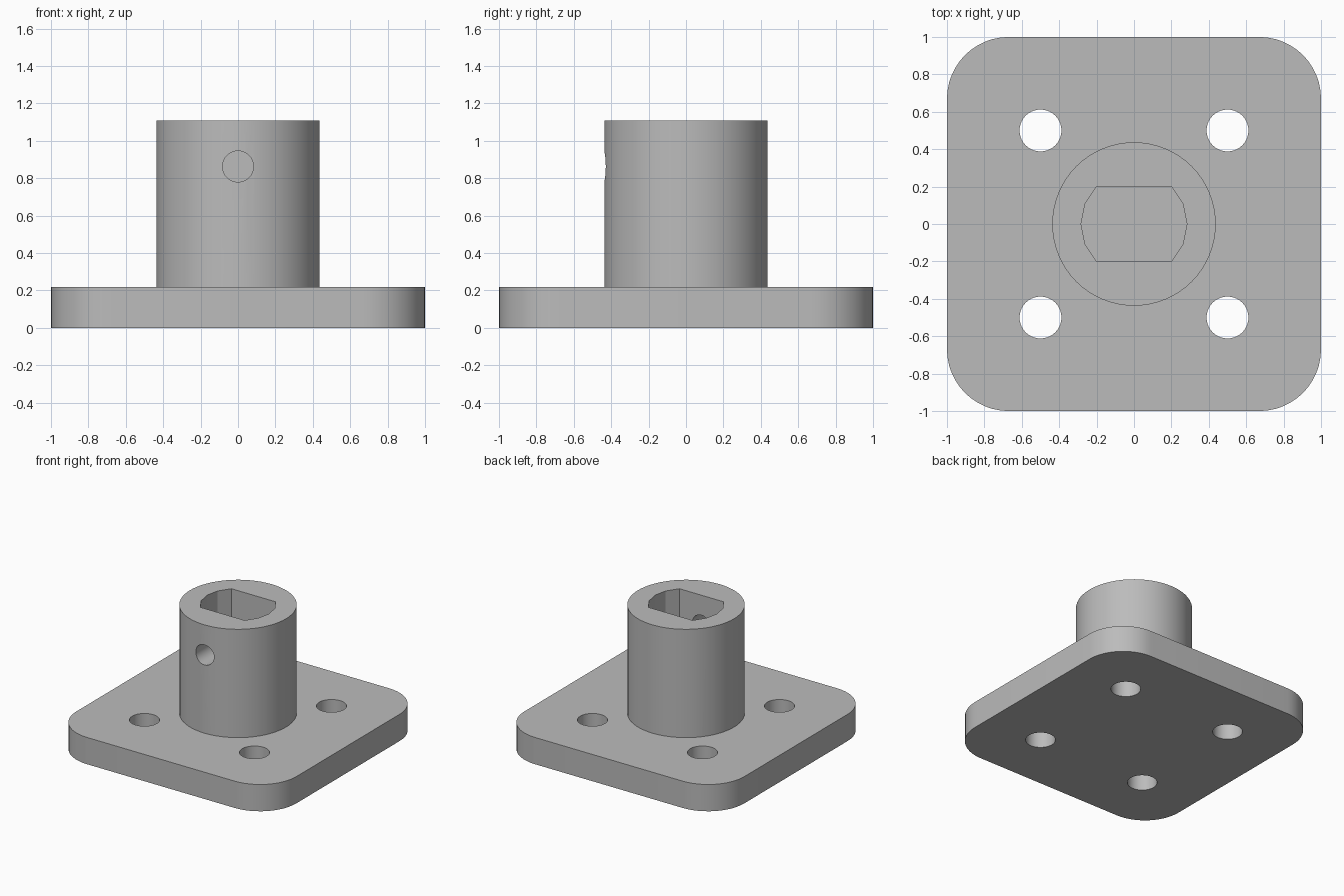
import bpy, bmesh
from math import pi, cos, sin, asin, radians
from mathutils import Matrix

default = bpy.data.objects.get("Cube")
if default:
    bpy.data.objects.remove(default, do_unlink=True)

PLATE_TOP, HUB_TOP = 0.22, 1.11

grey = bpy.data.materials.new("plain grey")
grey.use_nodes = True
colour = (0.5, 0.5, 0.5, 1)
grey.diffuse_color = colour
grey.node_tree.nodes["Principled BSDF"].inputs["Base Color"].default_value = colour


def arc(cx, cy, r, start, end, steps):
    angles = [start + (end - start) * i / steps for i in range(steps + 1)]
    return [(cx + r * cos(a), cy + r * sin(a)) for a in angles]


def circle(r, steps, cx=0, cy=0):
    return arc(cx, cy, r, 0, 2 * pi, steps)[:-1]


def prism(name, outline, z0, z1, matrix=Matrix()):
    """Extrude a flat outline between two heights."""
    bm = bmesh.new()
    face = bm.faces.new([bm.verts.new((x, y, z0)) for x, y in outline])
    top = bmesh.ops.extrude_face_region(bm, geom=[face])["geom"]
    verts = [v for v in top if isinstance(v, bmesh.types.BMVert)]
    bmesh.ops.translate(bm, verts=verts, vec=(0, 0, z1 - z0))
    bmesh.ops.recalc_face_normals(bm, faces=bm.faces)
    bm.transform(matrix)
    mesh = bpy.data.meshes.new(name)
    bm.to_mesh(mesh)
    bm.free()
    mesh.materials.append(grey)
    obj = bpy.data.objects.new(name, mesh)
    bpy.context.collection.objects.link(obj)
    return obj


def combine(target, tool, operation):
    """Apply a boolean and discard the tool."""
    tool.hide_render = True
    mod = target.modifiers.new("boolean", "BOOLEAN")
    mod.object, mod.operation, mod.solver = tool, operation, "EXACT"
    bpy.context.view_layer.objects.active = target
    bpy.ops.object.modifier_apply(modifier=mod.name)
    bpy.data.objects.remove(tool, do_unlink=True)


# Square base plate with rounded corners
r = 0.33
outline = []
for i, (sx, sy) in enumerate([(1, 1), (-1, 1), (-1, -1), (1, -1)]):
    outline += arc(sx * (1 - r), sy * (1 - r), r, i * pi / 2, (i + 1) * pi / 2, 12)
flange = prism("mounting_flange", outline, 0, PLATE_TOP)

# Round hub rising from the plate
combine(flange, prism("hub", circle(0.437, 64), PLATE_TOP / 2, HUB_TOP), "UNION")

# Four bolt holes
for x in (-0.5, 0.5):
    for y in (-0.5, 0.5):
        combine(flange, prism("bolt_hole", circle(0.112, 40, x, y), -0.1, 0.4), "DIFFERENCE")

# Blind shaft bore with two flat sides
half = asin(0.2 / 0.283)
bore = arc(0, 0, 0.283, -half, half, 4) + arc(0, 0, 0.283, pi - half, pi + half, 4)
combine(flange, prism("shaft_bore", bore, PLATE_TOP, HUB_TOP + 0.2), "DIFFERENCE")

# Set screw hole through the front wall of the hub
to_front = Matrix.Translation((0, 0, 0.863)) @ Matrix.Rotation(pi / 2, 4, "X")
combine(flange, prism("screw_hole", circle(0.083, 32), 0.1, 0.6, to_front), "DIFFERENCE")

# Smooth curved walls, crisp edges
bpy.ops.object.select_all(action="DESELECT")
flange.select_set(True)
bpy.context.view_layer.objects.active = flange
bpy.ops.object.shade_smooth_by_angle(angle=radians(20))
